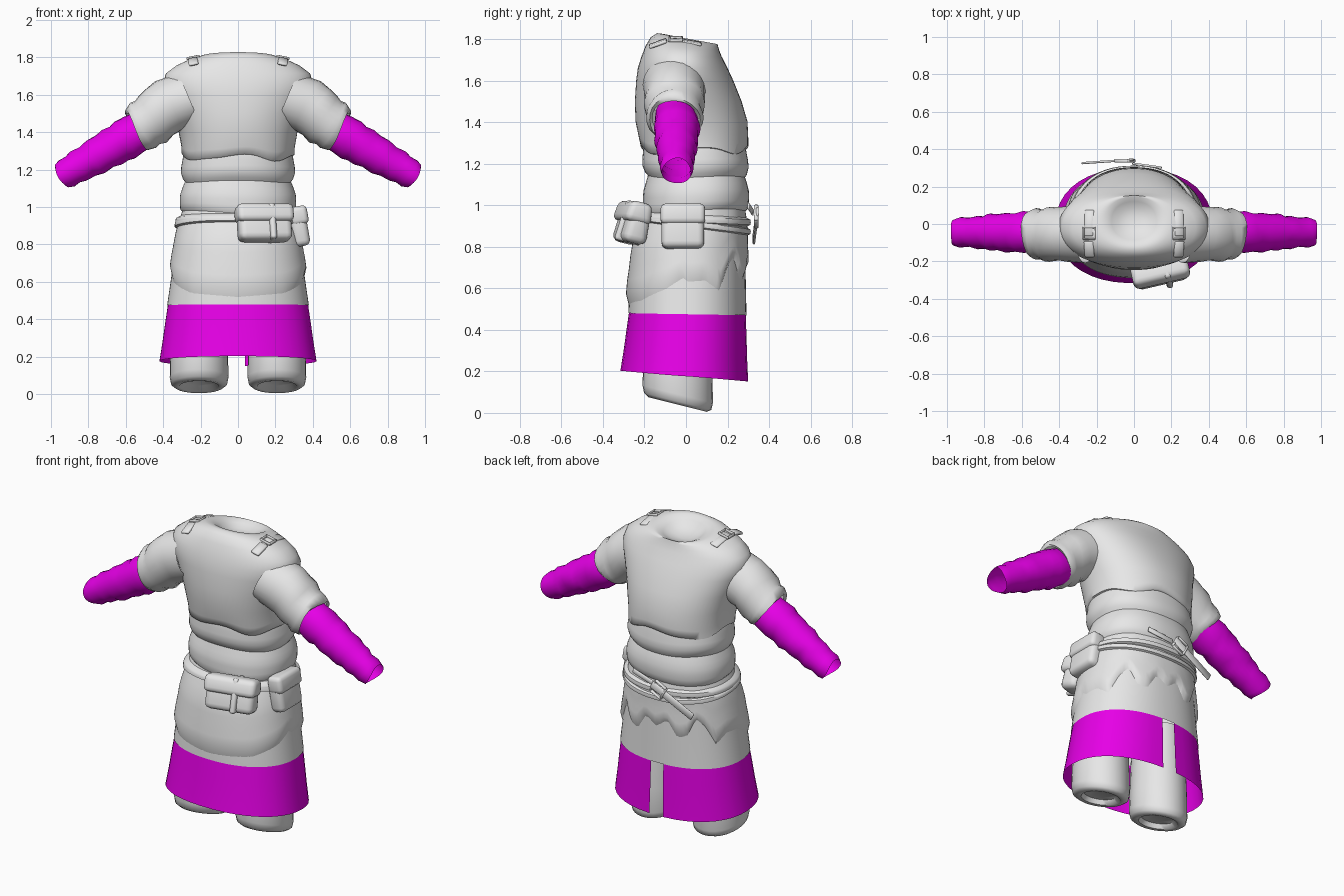
import bpy, bmesh, math
from mathutils import Vector, Matrix

if "Cube" in bpy.data.objects:
    bpy.data.objects.remove(bpy.data.objects["Cube"])

def material(name, col):
    m = bpy.data.materials.new(name)
    m.diffuse_color = (*col, 1)
    m.use_nodes = True
    m.node_tree.nodes["Principled BSDF"].inputs["Base Color"].default_value = m.diffuse_color
    return m

CLOTH = material("grey cloth", (0.8, 0.8, 0.8))
MAGENTA = material("magenta cloth", (1, 0, 1))

def finish(name, bm, mat, angle=50):
    bmesh.ops.recalc_face_normals(bm, faces=bm.faces[:])
    me = bpy.data.meshes.new(name)
    bm.to_mesh(me)
    bm.free()
    me.materials.append(mat)
    ob = bpy.data.objects.new(name, me)
    bpy.context.collection.objects.link(ob)
    bpy.ops.object.select_all(action='DESELECT')
    ob.select_set(True)
    bpy.context.view_layer.objects.active = ob
    bpy.ops.object.shade_smooth_by_angle(angle=math.radians(angle))
    return ob

def bridge(name, rows, mat, closed=True, cap_start=False, cap_end=False, angle=50):
    """Skin a list of point rows."""
    bm = bmesh.new()
    vs = [[bm.verts.new(p) for p in r] for r in rows]
    n = len(vs[0])
    for a, b in zip(vs, vs[1:]):
        for i in range(n if closed else n - 1):
            j = (i + 1) % n
            bm.faces.new((a[i], a[j], b[j], b[i]))
    if cap_start:
        bm.faces.new(vs[0])
    if cap_end:
        bm.faces.new(vs[-1])
    return finish(name, bm, mat, angle)

def lerp_table(table, k):
    """Interpolate rows whose first entry rises."""
    if k <= table[0][0]:
        return table[0][1:]
    for a, b in zip(table, table[1:]):
        if k <= b[0]:
            t = (k - a[0]) / (b[0] - a[0])
            return [u + (v - u) * t for u, v in zip(a[1:], b[1:])]
    return table[-1][1:]

def oval(a, hw, yf, yb, power=0.9):
    """Rounded outline; angle 0 faces front, 90 faces +x."""
    s, c = math.sin(a), math.cos(a)
    x = hw * math.copysign(abs(s) ** power, s)
    y = (yf + yb) / 2 - (yb - yf) / 2 * math.copysign(abs(c) ** power, c)
    return x, y

# Lower body outline: z, half width, front y, back y
BODY = [(.15, .425, -.325, .30), (.48, .372, -.272, .285), (.6, .357, -.268, .285),
        (.8, .328, -.245, .28), (.9, .308, -.215, .28), (1.0, .29, -.185, .28),
        (1.12, .283, -.18, .28), (1.3, .29, -.205, .285)]
N = 64
TAU = math.tau

def body_point(a, z, off=0):
    hw, yf, yb = lerp_table(BODY, z)
    x, y = oval(a, hw + off, yf - off, yb + off)
    return Vector((x, y, z))

def shell(name, top, bottom, offsets, mat, a0=0, a1=TAU, n=N):
    """Garment layer following the body between two height rules."""
    closed = a1 - a0 > TAU - 1e-4
    angs = [a0 + (a1 - a0) * i / (n if closed else n - 1) for i in range(n)]
    rows = []
    for k, o in enumerate(offsets):
        t = k / (len(offsets) - 1)
        rows.append([body_point(a, top(a) + (bottom(a) - top(a)) * t, o) for a in angs])
    return bridge(name, rows, mat, closed)

# Upper shirt: z, half width, front y, back y, backward slope, hem wave
SHIRT = [(1.30, .27, -.18, .26, 0, 1), (1.262, .285, -.20, .285, 0, 1), (1.268, .303, -.218, .30, 0, 1),
         (1.31, .303, -.226, .30, 0, .7), (1.40, .318, -.243, .296, 0, .2),
         (1.50, .345, -.246, .268, 0, 0), (1.60, .385, -.24, .228, 0, 0),
         (1.66, .402, -.232, .20, 0, 0), (1.715, .385, -.215, .172, 0, 0),
         (1.755, .33, -.195, .16, .06, 0), (1.785, .26, -.17, .155, .14, 0),
         (1.803, .20, -.14, .152, .18, 0), (1.803, .155, -.11, .145, .2, 0),
         (1.785, .12, -.085, .12, .2, 0), (1.762, .085, -.055, .085, .2, 0),
         (1.75, .035, -.015, .04, .2, 0)]
rows = []
for z, hw, yf, yb, tilt, w in SHIRT:
    row = []
    for i in range(N):
        a = TAU * i / N
        x, y = oval(a, hw, yf, yb, 0.92)
        wave = w * (.016 * math.cos(4 * a) + .006 * math.sin(7 * a))
        row.append((x, y, z - tilt * y + wave))
    rows.append(row)
bridge("upper_shirt", rows, CLOTH, cap_end=True, angle=70)

# Waist folds and tunic
def fold(base, amp, k, ph=0):
    return lambda a: base + amp * math.cos(k * a + ph)

shell("middle_fold", fold(1.32, 0, 1), fold(1.12, .008, 3),
      [-.01, .002, .008, .016, .02, .012, -.01], CLOTH)
shell("waist_fold", fold(1.16, .005, 2), fold(.955, .012, 2, 2),
      [-.01, .004, .014, .022, .024, .022, .016, -.012], CLOTH)
shell("tunic", fold(1.0, 0, 1), fold(.475, .005, 1), [0, .002, .004, .004, .004, .006], CLOTH)

# Apron with ragged back hem: degrees from front, height
HEM = [(0, .512), (40, .525), (70, .58), (90, .645), (105, .65), (120, .60), (130, .71),
       (140, .76), (150, .66), (160, .64), (170, .74), (180, .69)]
def hem(a):
    d = math.degrees(a) % 360
    return lerp_table(HEM, min(d, 360 - d))[0] - .015 * math.sin(a) * (-1 if d < 90 else 1)
shell("apron", fold(1.0, 0, 1), hem, [.0, .008, .014, .018, .018, .018, .02, .02, .003], CLOTH, n=96)

# Open skirt with a slit at the back
gap = .09
shell("skirt", fold(.482, .004, 1), lambda a: .177 + .026 * math.cos(a),
      [.003, .002, 0, 0], MAGENTA, -math.pi + .1, math.pi - .16 + gap, 40)

# Belt bands, the second sagging at the back
for name, z, sag, h in (("belt", .955, .012, .05), ("back_belt", .93, .035, .045)):
    shell(name, lambda a: z + sag * math.cos(a), lambda a: z - h + sag * math.cos(a),
          [.005, .03, .032, .03, .005], CLOTH)

# Sleeves and arms: x, z, radius
SLEEVE = [(.26, 1.58, .15), (.36, 1.545, .148), (.41, 1.515, .143), (.455, 1.475, .146),
          (.49, 1.447, .132), (.515, 1.43, .138), (.545, 1.412, .122), (.54, 1.415, .105)]
ARM = [(.47, 1.435, .10), (.55, 1.39, .107), (.60, 1.362, .112), (.635, 1.343, .102),
       (.68, 1.315, .106), (.72, 1.293, .096), (.765, 1.268, .099), (.80, 1.248, .087),
       (.845, 1.222, .089), (.88, 1.202, .078), (.92, 1.18, .081), (.952, 1.162, .07)]

def limb(name, path, side, y, mat, wob):
    axis = Vector((.87, 0, -.5))
    up = Vector((.5, 0, .87))
    rows = []
    for k, (x, z, r) in enumerate(path):
        row = []
        for i in range(24):
            a = TAU * i / 24
            rr = r * (1 + wob * math.sin(3 * a + k * 1.7))
            p = Vector((x, y, z)) + up * rr * math.cos(a) + Vector((0, 1, 0)) * rr * math.sin(a)
            p += axis * .01 * math.sin(2 * a + k)
            row.append((p.x * side, p.y, p.z))
        rows.append(row)
    bridge(name, rows, mat, angle=60)

# Legs: height, radius; closed foot with a shallow hollow
LEG = [(.60, .14), (.35, .15), (.2, .155), (.09, .157), (.055, .15), (.04, .13),
       (.042, .105), (.07, .09)]
for side, tag in ((-1, "left"), (1, "right")):
    limb(tag + "_sleeve", SLEEVE, side, -.055, CLOTH, .025)
    limb(tag + "_arm", ARM, side, -.045, MAGENTA, .025)
    rows = []
    for k, (z, r) in enumerate(LEG):
        row = []
        for i in range(28):
            a = TAU * i / 28
            y = -.04 + r * 1.08 * math.sin(a)
            slope = .25 if z < .1 else 0
            row.append((side * .208 + r * math.cos(a), y, z - slope * (y + .04)))
        rows.append(row)
    bridge(tag + "_leg", rows, CLOTH, cap_start=True, cap_end=True, angle=60)

def box(name, loc, size, rot=(0, 0, 0), bevel=.01, taper=1.0, segs=3):
    bm = bmesh.new()
    bmesh.ops.create_cube(bm, size=1)
    for v in bm.verts:
        if v.co.z > 0:
            v.co.y *= taper
        v.co = Vector(c * s for c, s in zip(v.co, size))
    bmesh.ops.bevel(bm, geom=bm.edges[:], offset=bevel, segments=segs, affect='EDGES', profile=.5)
    m = Matrix.Translation(loc)
    for ang, ax in zip(reversed(rot), "ZYX"):
        m = m @ Matrix.Rotation(math.radians(ang), 4, ax)
    bmesh.ops.transform(bm, matrix=m, verts=bm.verts)
    return finish(name, bm, CLOTH)

# Front pouch with flap and strap
turn = (-14, 0, 13)
box("front_pouch", (.14, -.255, .91), (.29, .12, .19), turn, .035, .8)
box("front_pouch_flap", (.14, -.252, .965), (.31, .135, .10), turn, .03, .8)
box("front_pouch_strap", (.175, -.252, .915), (.035, .15, .20), turn, .015, .8)
# Side pouch
box("side_pouch", (.328, -.015, .89), (.09, .205, .20), (0, -10, 0), .03)
box("side_pouch_flap", (.326, -.015, .955), (.095, .215, .10), (0, -10, 0), .025)

# Back buckle, loose strap end
box("strap_end", (-.14, .335, .90), (.30, .012, .045), (0, -28, 4), .004, segs=1)
box("strap_loop", (.07, .312, .98), (.16, .012, .03), (0, -12, -8), .004, segs=1)
for dx in (-.035, .035):
    box("buckle_side", (-.05 + dx, .338, .945 + dx * .5), (.012, .02, .08), (0, -28, 0), .004, segs=1)
for dz in (-.035, .035):
    box("buckle_bar", (-.05 - dz * .5, .338, .945 + dz), (.08, .02, .012), (0, -28, 0), .004, segs=1)

# Shoulder straps with square rings
for side in (-1, 1):
    x = side * .24
    box("shoulder_strap_front", (x, -.135, 1.778), (.052, .09, .016), (20, side * 12, 0), .005, segs=1)
    box("shoulder_strap_back", (x, .005, 1.785), (.05, .14, .014), (-9, side * 12, 0), .005, segs=1)
    for dx in (-.03, .03):
        box("ring_side", (x + dx, -.05, 1.80 - side * dx * .2), (.01, .06, .016), (0, 0, 0), .003, segs=1)
    for dy in (-.08, -.02):
        box("ring_bar", (x, dy, 1.80), (.07, .01, .016), (0, side * 12, 0), .003, segs=1)
